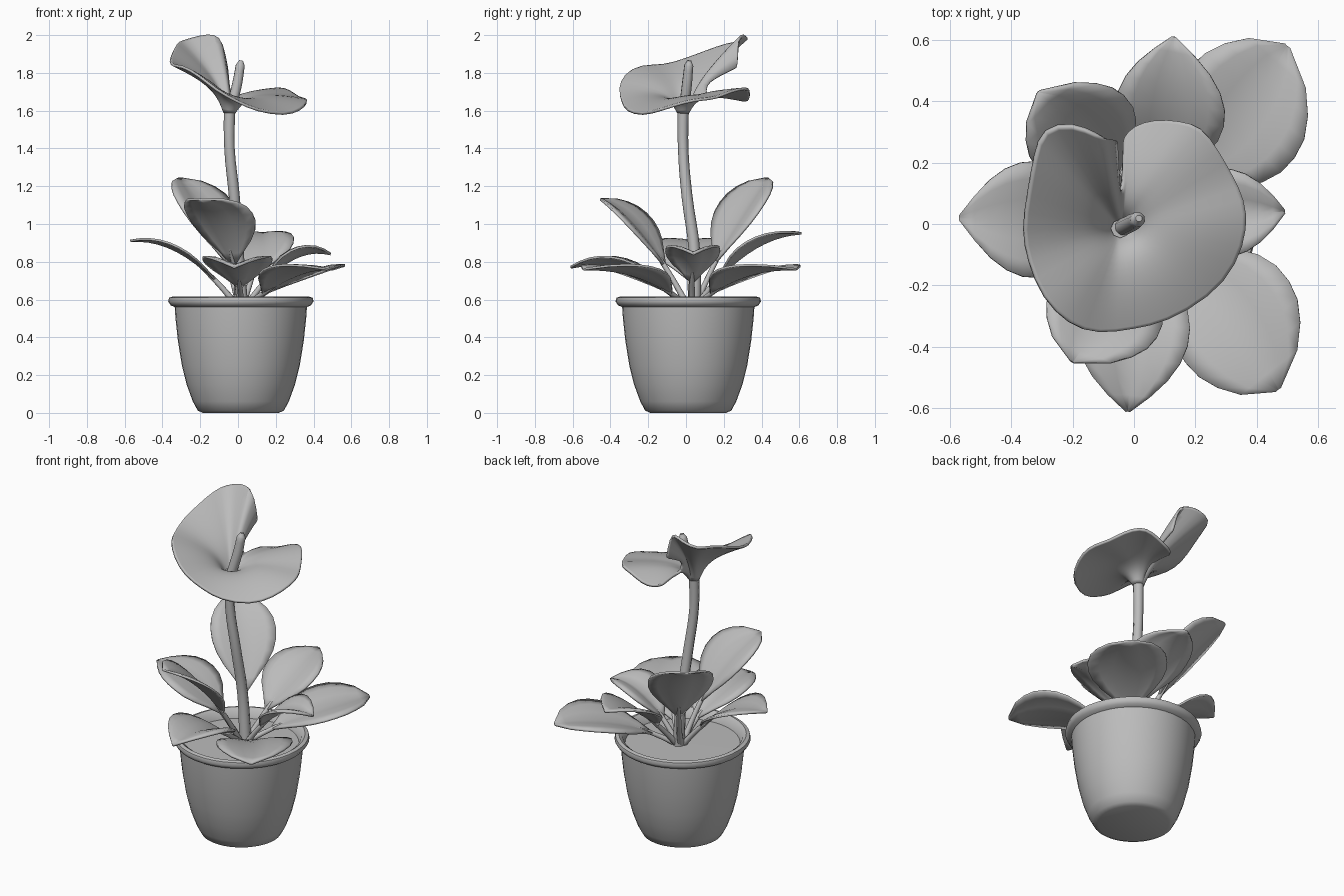
import bpy, math
from mathutils import Vector

cube = bpy.data.objects.get("Cube")
if cube:
    bpy.data.objects.remove(cube, do_unlink=True)

grey = bpy.data.materials.new("plain grey")
grey.use_nodes = True
grey.diffuse_color = (0.5, 0.5, 0.5, 1)
grey.node_tree.nodes["Principled BSDF"].inputs["Base Color"].default_value = (0.5, 0.5, 0.5, 1)


def finish(obj, angle=50):
    bpy.ops.object.select_all(action="DESELECT")
    obj.select_set(True)
    bpy.context.view_layer.objects.active = obj
    if obj.type == "CURVE":
        bpy.ops.object.convert(target="MESH")
        obj = bpy.context.object
    obj.data.materials.clear()
    obj.data.materials.append(grey)
    bpy.ops.object.shade_smooth_by_angle(angle=math.radians(angle))


def mesh_object(name, verts, faces):
    mesh = bpy.data.meshes.new(name)
    mesh.from_pydata(verts, [], faces)
    mesh.update()
    obj = bpy.data.objects.new(name, mesh)
    bpy.context.collection.objects.link(obj)
    return obj


def grid_faces(rows, cols):
    return [(r * cols + c, r * cols + c + 1, (r + 1) * cols + c + 1, (r + 1) * cols + c)
            for r in range(rows - 1) for c in range(cols - 1)]


def thicken(obj, amount):
    mod = obj.modifiers.new("thickness", "SOLIDIFY")
    mod.thickness = amount
    mod.offset = 0


def tube(name, points, radius, radii):
    curve = bpy.data.curves.new(name, "CURVE")
    curve.dimensions = "3D"
    curve.bevel_depth = radius
    curve.bevel_resolution = 2
    curve.use_fill_caps = True
    curve.resolution_u = 4
    spline = curve.splines.new("BEZIER")
    spline.bezier_points.add(len(points) - 1)
    for bp, p, r in zip(spline.bezier_points, points, radii):
        bp.co = p
        bp.handle_left_type = bp.handle_right_type = "AUTO"
        bp.radius = r
    obj = bpy.data.objects.new(name, curve)
    bpy.context.collection.objects.link(obj)
    finish(obj)


def lathe(name, profile, center, segments=40):
    verts = []
    for r, z in profile:
        for i in range(segments):
            a = math.tau * i / segments
            verts.append((center[0] + r * math.cos(a), center[1] + r * math.sin(a), z))
    faces = [(r * segments + c, r * segments + (c + 1) % segments,
              (r + 1) * segments + (c + 1) % segments, (r + 1) * segments + c)
             for r in range(len(profile) - 1) for c in range(segments)]
    finish(mesh_object(name, verts, faces))


# Pot with rolled rim and soil, turned from one profile
lathe("pot", [(0.001, 0), (0.2, 0), (0.228, 0.012), (0.254, 0.06), (0.287, 0.15), (0.312, 0.25),
              (0.333, 0.38), (0.346, 0.5), (0.35, 0.56), (0.372, 0.57), (0.385, 0.59),
              (0.38, 0.61), (0.36, 0.616), (0.338, 0.6), (0.325, 0.56), (0.001, 0.563)],
      (0.015, 0.012))

# Leaves: channelled blades swept along an arched midrib, each on a thin stalk
ROOT = Vector((0.02, 0.03, 0.56))
BLUNT = [0.07, 0.36, 0.66, 0.87, 0.98, 1.0, 0.95, 0.8, 0.55, 0.05]
POINTED = [0.07, 0.4, 0.74, 0.94, 1.0, 0.98, 0.87, 0.67, 0.38, 0.04]
ACROSS = [-1, -0.7, -0.35, 0, 0.35, 0.7, 1]


def leaf(name, tip, half_width, bend, sway, start, fold, widths):
    tip = Vector(tip)
    heading = Vector((tip.x - ROOT.x, tip.y - ROOT.y, 0)).normalized()
    side = Vector((-heading.y, heading.x, 0))
    root = ROOT + heading * 0.02
    middle = (root + tip) / 2 + Vector((0, 0, bend)) + side * sway

    def rib(t):
        return root * (1 - t) ** 2 + middle * 2 * t * (1 - t) + tip * t * t

    verts = []
    for i, w in enumerate(widths):
        t = start + (1 - start) * i / (len(widths) - 1)
        up = (rib(t + 0.01) - rib(t - 0.01)).normalized().cross(side)
        for v in ACROSS:
            lift = fold * w * (abs(v) ** 1.1 - 0.35 * v ** 4)
            verts.append(rib(t) + side * v * w * half_width + up * lift)
    blade = mesh_object(name, verts, grid_faces(len(widths), len(ACROSS)))
    thicken(blade, 0.012)
    finish(blade)
    end = start + 0.13
    tube(name + "_stalk", [rib(end * k / 3) for k in range(4)], 0.015, [1.2, 1, 0.9, 0.4])


leaf("tall_back_leaf", (-0.31, 0.43, 1.24), 0.185, 0.17, -0.05, 0.26, 0.05, BLUNT)
leaf("tall_front_leaf", (-0.2, -0.45, 1.13), 0.19, 0.2, 0.06, 0.26, 0.05, BLUNT)
leaf("back_leaf", (0.13, 0.61, 0.95), 0.18, 0.18, -0.07, 0.24, 0.05, POINTED)
leaf("side_leaf_right", (-0.57, 0.02, 0.91), 0.19, 0.2, 0.02, 0.22, 0.03, POINTED)
leaf("side_leaf_left", (0.49, 0.04, 0.84), 0.145, 0.2, 0, 0.22, 0.07, POINTED)
leaf("front_leaf", (-0.02, -0.61, 0.77), 0.185, 0.17, 0, 0.22, 0.08, POINTED)
leaf("front_corner_leaf", (0.47, -0.54, 0.76), 0.215, 0.11, 0.07, 0.2, 0.05, BLUNT)
leaf("back_corner_leaf", (0.5, 0.58, 0.76), 0.225, 0.11, -0.07, 0.2, 0.05, BLUNT)

# Flower stem and central spike
tube("flower_stem", [(0.02, 0.045, 0.55), (0.0, 0.045, 0.85), (-0.02, 0.005, 1.15),
                     (-0.045, -0.015, 1.4), (-0.045, -0.015, 1.625)],
     0.029, [1.2, 1.05, 1, 0.95, 1.05])
tube("flower_spike", [(-0.035, -0.01, 1.62), (-0.005, 0.005, 1.74), (0.012, 0.015, 1.84),
                      (0.016, 0.018, 1.865)], 0.028, [1, 1, 0.9, 0.4])

# Flower petal: one sheet fanned from the throat out to a wavy rim, slit at the back
RIM = [(-0.035, 0.28, 1.66), (0, 0.32, 1.65), (0.07, 0.34, 1.665), (0.15, 0.335, 1.71),
       (0.22, 0.32, 1.72), (0.275, 0.24, 1.705), (0.32, 0.16, 1.665), (0.36, 0.08, 1.66),
       (0.37, -0.01, 1.645), (0.335, -0.13, 1.605), (0.25, -0.235, 1.575), (0.1, -0.32, 1.6),
       (0, -0.34, 1.645), (-0.12, -0.36, 1.71), (-0.21, -0.33, 1.79), (-0.3, -0.24, 1.84),
       (-0.345, -0.12, 1.835), (-0.365, -0.02, 1.865), (-0.345, 0.1, 1.91),
       (-0.325, 0.22, 1.955), (-0.3, 0.315, 1.965), (-0.2, 0.33, 1.995), (-0.12, 0.29, 2.005),
       (-0.085, 0.275, 1.96), (-0.06, 0.275, 1.83)]
RINGS = [0.0, 0.06, 0.13, 0.23, 0.36, 0.52, 0.68, 0.84, 0.94, 1.0]
THROAT = Vector((-0.045, -0.015, 1.665))
verts = []
for t in RINGS:
    for p in RIM:
        outward = Vector((p[0] - THROAT.x, p[1] - THROAT.y, 0))
        height = p[2] - THROAT.z
        rise = height * t ** (1.0 if height > 0.1 else 1.5)
        funnel = -0.075 * (1 - t) ** 9
        crown = 0.015 * math.sin(math.pi * t)
        neck = outward.normalized() * 0.026 * (1 - t)
        verts.append(THROAT + outward * t + neck + Vector((0, 0, rise + funnel + crown)))
cols = len(RIM)
faces = grid_faces(len(RINGS), cols)
# Close the throat below the slit
faces += [(r * cols + cols - 1, r * cols, (r + 1) * cols, (r + 1) * cols + cols - 1)
          for r in range(4)]
petal = mesh_object("flower_petal", verts, faces)
petal.modifiers.new("soften", "SUBSURF").levels = 1
thicken(petal, 0.014)
finish(petal, 60)
